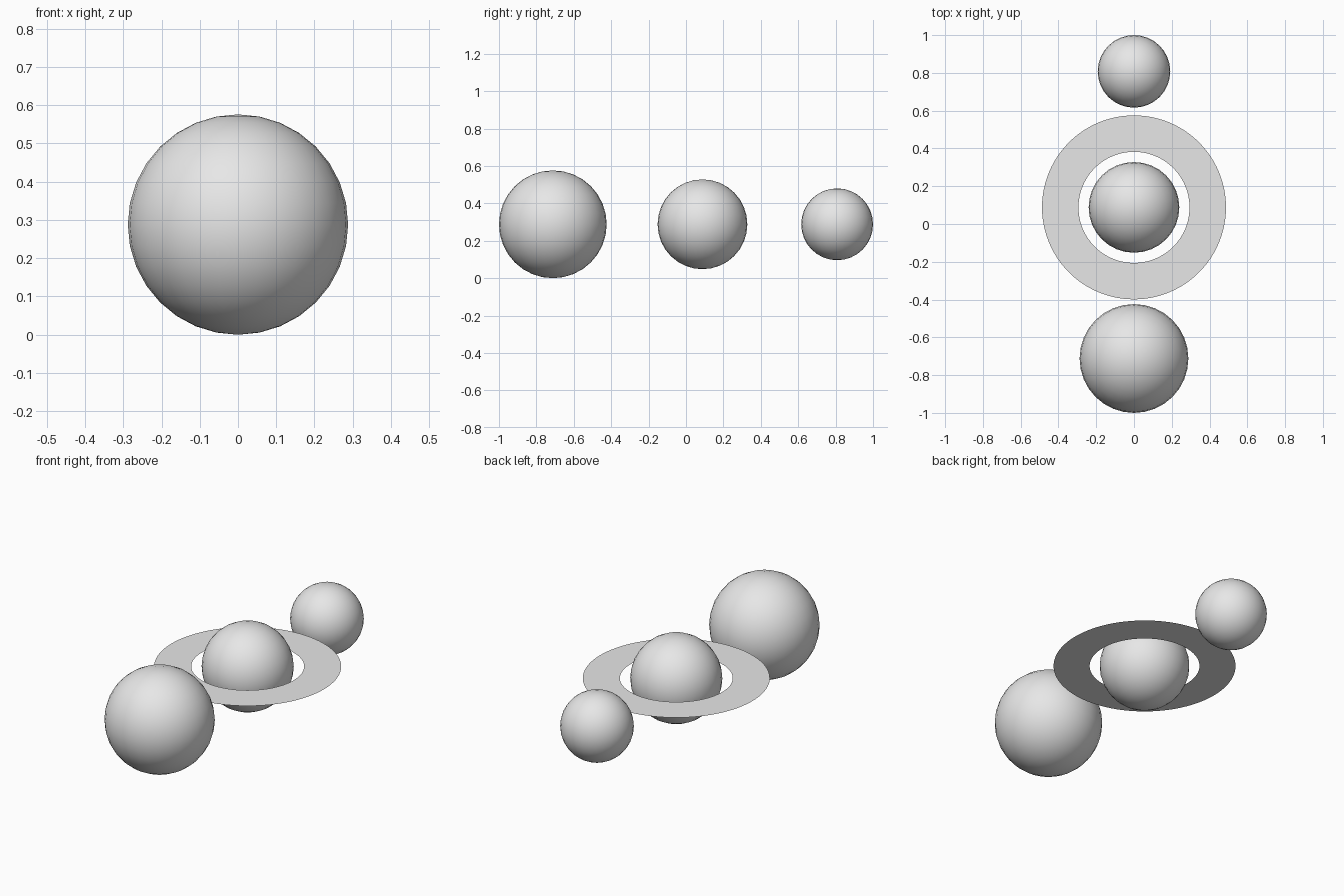
import bpy, bmesh, math

if "Cube" in bpy.data.objects:
    bpy.data.objects.remove(bpy.data.objects["Cube"])

grey = bpy.data.materials.new("light_grey")
grey.diffuse_color = (0.8, 0.8, 0.8, 1)
grey.use_nodes = True
grey.node_tree.nodes["Principled BSDF"].inputs["Base Color"].default_value = grey.diffuse_color

Z = 0.288      # shared height of all centres
MID_Y = 0.088  # centre of the ringed ball


def ball(name, y, r):
    bpy.ops.mesh.primitive_uv_sphere_add(segments=32, ring_count=16, radius=r, location=(0, y, Z))
    ob = bpy.context.object
    ob.name = name
    ob.data.materials.append(grey)
    bpy.ops.object.shade_smooth()


# Three balls in a row, shrinking towards the back
ball("large_ball", -0.712, 0.288)
ball("middle_ball", MID_Y, 0.24)
ball("small_ball", 0.808, 0.192)

# Flat ring around the middle ball
N = 96
bm = bmesh.new()
loops = [[bm.verts.new((r * math.cos(2 * math.pi * i / N), r * math.sin(2 * math.pi * i / N), 0))
          for i in range(N)] for r in (0.294, 0.487)]
for i in range(N):
    j = (i + 1) % N
    bm.faces.new((loops[0][i], loops[1][i], loops[1][j], loops[0][j]))
mesh = bpy.data.meshes.new("flat_ring")
bm.to_mesh(mesh)
bm.free()
mesh.materials.append(grey)
ring = bpy.data.objects.new("flat_ring", mesh)
ring.location = (0, MID_Y, Z)
bpy.context.collection.objects.link(ring)
